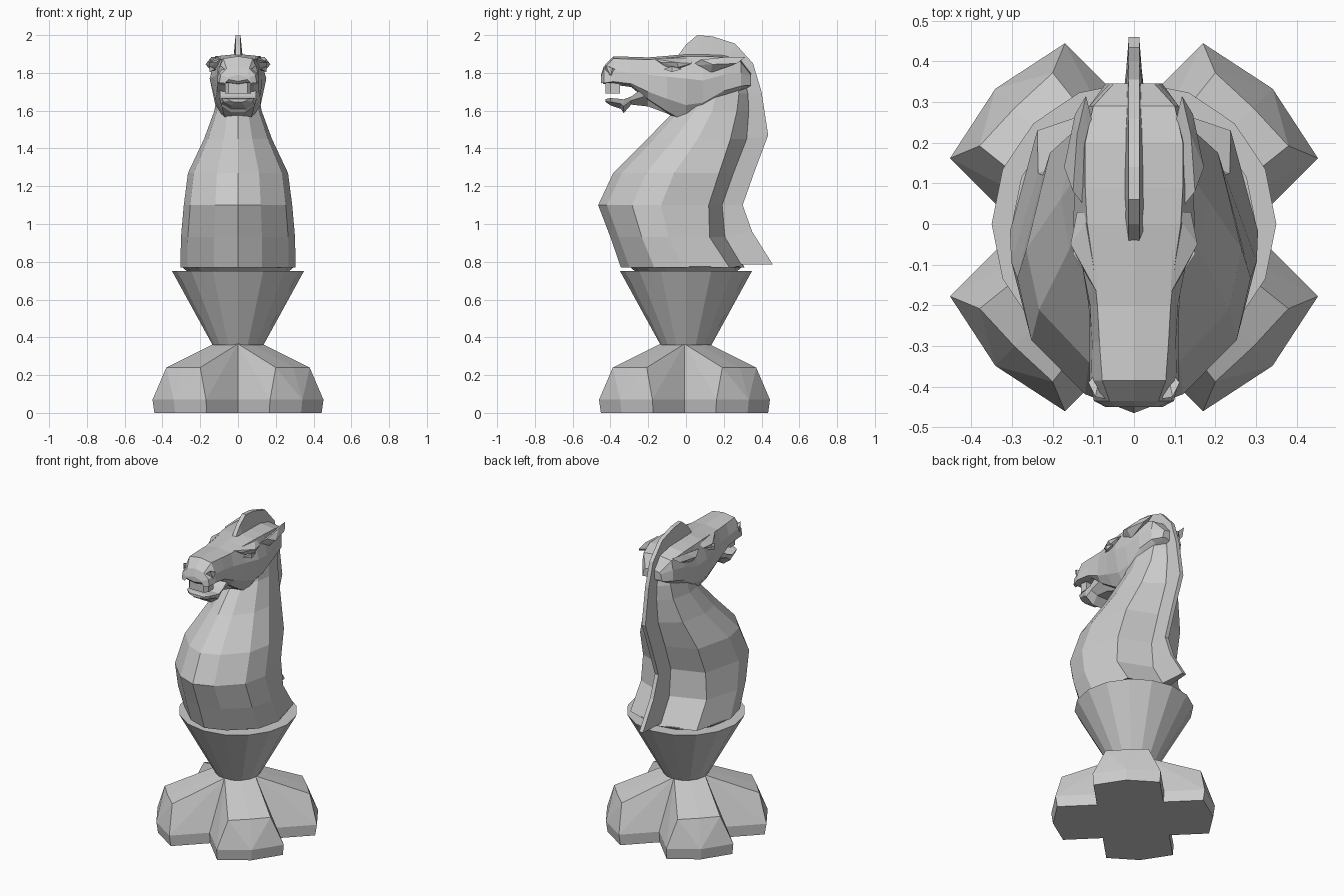
import bpy, bmesh, math
from mathutils import Vector


def finish(name, bm):
    bmesh.ops.recalc_face_normals(bm, faces=bm.faces[:])
    me = bpy.data.meshes.new(name)
    bm.to_mesh(me)
    bm.free()
    ob = bpy.data.objects.new(name, me)
    bpy.context.collection.objects.link(ob)
    return ob


def loft(name, rings):
    """Skin closed rings of equal length and cap both ends."""
    bm = bmesh.new()
    rows = [[bm.verts.new(p) for p in r] for r in rings]
    n = len(rows[0])
    for a, b in zip(rows, rows[1:]):
        for i in range(n):
            j = (i + 1) % n
            bm.faces.new((a[i], a[j], b[j], b[i]))
    bm.faces.new(rows[0])
    bm.faces.new(rows[-1])
    return finish(name, bm)


def mirrored(half):
    """Complete a half ring that starts and ends on x = 0."""
    return half + [(-x, y, z) for x, y, z in half[-2:0:-1]]


def hull(name, pts):
    bm = bmesh.new()
    for p in pts:
        bm.verts.new(p)
    res = bmesh.ops.convex_hull(bm, input=bm.verts[:])
    junk = {g for g in res["geom_interior"] + res["geom_unused"]
            if isinstance(g, bmesh.types.BMVert)}
    bmesh.ops.delete(bm, geom=list(junk), context='VERTS')
    bmesh.ops.dissolve_limit(bm, angle_limit=0.02, verts=bm.verts[:], edges=bm.edges[:])
    return finish(name, bm)


def pair(name, pts):
    for side, s in (("left", -1), ("right", 1)):
        hull(f"{name}_{side}", [(s * x, y, z) for x, y, z in pts])


def circle(r, z, n=16):
    return [(r * math.cos(2 * math.pi * i / n), r * math.sin(2 * math.pi * i / n), z)
            for i in range(n)]


# Cross-shaped foot: two crossing bars with bevelled ends
# (height, corner reach, middle reach, half width)
foot = [(0, .43, .472, .196), (.07, .44, .482, .2), (.24, .41, .415, .127), (.365, .092, .1, .092)]
for k in (1, 3):
    u = Vector((math.cos(k * math.pi / 4), math.sin(k * math.pi / 4), 0))
    v = Vector((-u.y, u.x, 0))
    pts = []
    for z, corner, mid, w in foot:
        for s in (-1, 1):
            for reach, lat in ((corner, w), (mid, 0), (corner, -w)):
                p = u * s * reach + v * lat
                pts.append((p.x, p.y - .008, z))
    hull(f"foot_bar_{k}", pts)

# Flared cup and the thin collar on top
loft("cup", [circle(.135, .36), circle(.35, .752)])
loft("collar", [circle(.27, .75), circle(.30, .775)])

# Chest and neck: (z, front y, shoulder y, back y, half width)
body = [(.77, -.345, .23, .31, .305), (.93, -.40, .125, .215, .302),
        (1.1, -.465, .12, .2, .287), (1.27, -.385, .175, .26, .265),
        (1.45, -.205, .235, .33, .18), (1.6, -.06, .27, .34, .125),
        (1.69, -.02, .28, .335, .11), (1.82, .02, .25, .3, .09)]
rings = []
for z, yf, ys, yb, w in body:
    d = yb - yf
    rings.append(mirrored([(0, yf, z), (.42 * w, yf + .07 * d, z), (.88 * w, yf + .27 * d, z),
                           (w, yf + .5 * d, z), (.78 * w, ys, z), (.03, yb - .01, z), (0, yb, z)]))
loft("chest_and_neck", rings)

# Mane: thin crest, wider at the root; (outer y, outer z, inner y, inner z)
mane = [(-.04, 1.895, -.03, 1.86), (.0, 1.95, .03, 1.85), (.06, 2.0, .08, 1.84),
        (.14, 1.993, .12, 1.83), (.26, 1.955, .18, 1.8), (.355, 1.85, .22, 1.76),
        (.40, 1.7, .28, 1.65), (.435, 1.47, .3, 1.45), (.36, 1.27, .23, 1.27),
        (.3, 1.1, .17, 1.1), (.35, .96, .18, .93), (.46, .785, .26, .785)]
loft("mane", [[(.013, yo, zo), (-.013, yo, zo), (-.028, yi, zi), (.028, yi, zi)]
              for yo, zo, yi, zi in mane])

# Head from nose to nape: (y, top z, top half width, mid z, mid half width, bottom half width, bottom z)
head = [(-.45, 1.79, .045, 1.775, .06, .05, 1.755), (-.435, 1.835, .06, 1.79, .092, .075, 1.742),
        (-.385, 1.888, .078, 1.81, .105, .085, 1.738), (-.29, 1.885, .085, 1.80, .103, .085, 1.725),
        (-.2, 1.882, .09, 1.79, .108, .085, 1.65), (-.1, 1.89, .10, 1.78, .128, .08, 1.585),
        (0, 1.90, .115, 1.77, .15, .06, 1.53), (.09, 1.90, .12, 1.76, .145, .06, 1.565),
        (.2, 1.895, .12, 1.79, .13, .09, 1.66), (.29, 1.87, .10, 1.80, .11, .08, 1.70),
        (.345, 1.8, .05, 1.78, .06, .05, 1.73)]
loft("head", [mirrored([(0, y, zt), (wt, y, zt - .012), (wm, y, zm),
                        ((wm + wb) / 2 + .015, y, (zm + zb) / 2 - .02), (wb, y, zb + .01), (0, y, zb)])
              for y, zt, wt, zm, wm, wb, zb in head])

# Lower jaw with chin: (y, half width, top z, bottom z)
jaw = [(-.425, .05, 1.662, 1.645), (-.4, .085, 1.667, 1.628), (-.345, .098, 1.662, 1.61),
       (-.33, .098, 1.66, 1.587), (-.29, .095, 1.675, 1.632), (-.2, .095, 1.74, 1.622),
       (-.1, .09, 1.74, 1.585)]
loft("lower_jaw", [mirrored([(0, y, zt), (w, y, zt), (w * .9, y, (zt + zb) / 2), (w * .4, y, zb), (0, y, zb)])
                   for y, w, zt, zb in jaw])

# Upper teeth
hull("upper_teeth", [(s * w, y, z) for s in (-1, 1) for z in (1.69, 1.75)
                     for w, y in ((.05, -.425), (.07, -.4), (.07, -.35))])

# Ears laid back, brows, eyes and nostrils
pair("ear", [(.11, .03, 1.84), (.15, .08, 1.87), (.172, .14, 1.845), (.13, .13, 1.80),
             (.09, .2, 1.85), (.14, .22, 1.885), (.145, .27, 1.85), (.118, .315, 1.885)])
pair("brow", [(.09, -.17, 1.875), (.115, -.13, 1.855), (.156, -.05, 1.855), (.148, -.04, 1.83),
              (.10, .03, 1.89), (.14, .03, 1.85), (.1, -.08, 1.80)])
pair("eye", [(.12, -.12, 1.82), (.15, -.075, 1.835), (.15, -.075, 1.805), (.145, -.02, 1.82), (.1, -.07, 1.82)])
pair("nostril", [(.07, -.43, 1.82), (.095, -.425, 1.84), (.112, -.39, 1.825), (.108, -.4, 1.785), (.08, -.35, 1.81)])
